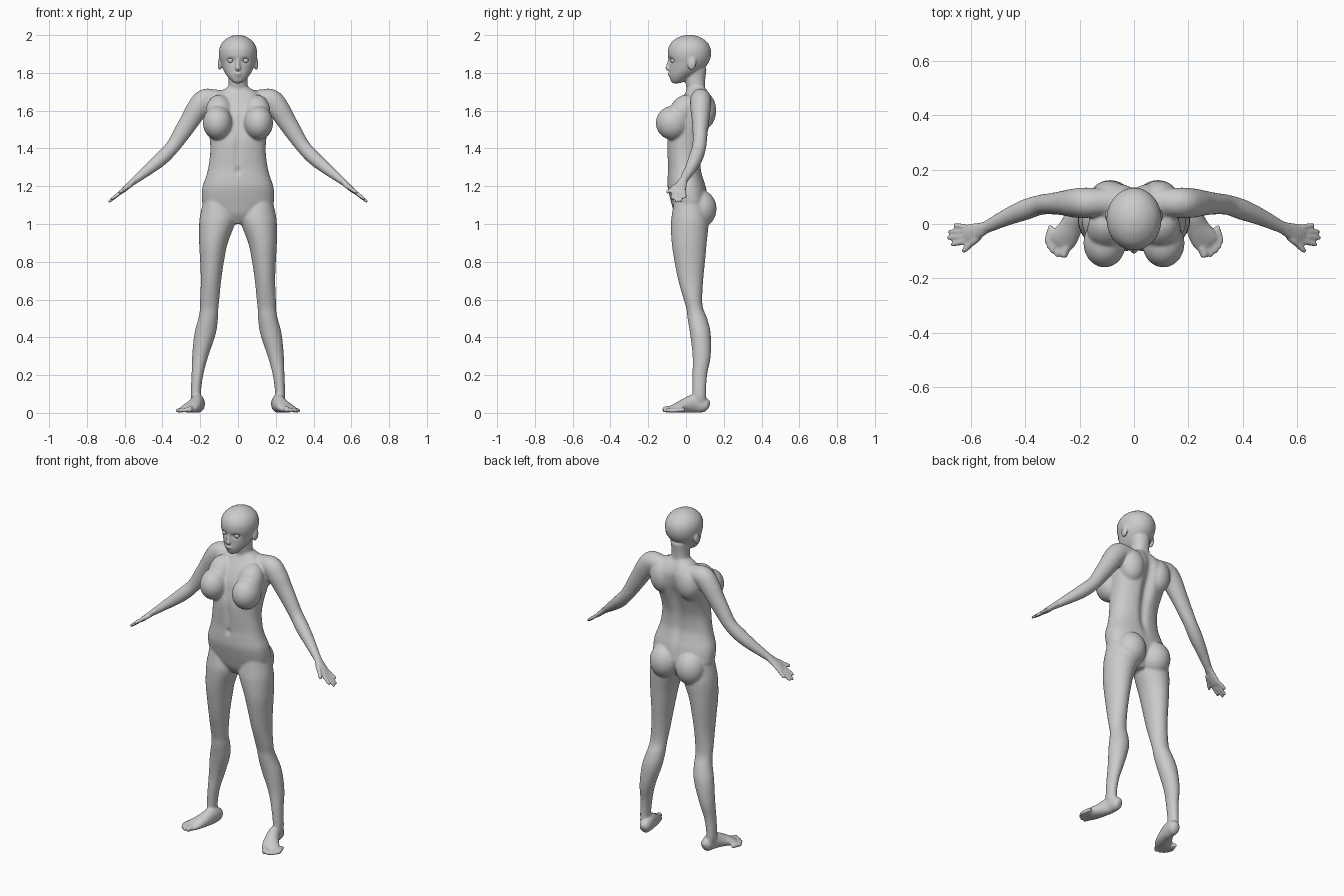
import bpy, bmesh, math
from mathutils import Vector, Matrix

bm = bmesh.new()


def spline(pts, steps=4):
    """Catmull-Rom through rows of (x, y, z, side radius, depth radius)."""
    out = []
    for i in range(len(pts) - 1):
        p = [pts[max(0, min(len(pts) - 1, i + k))] for k in (-1, 0, 1, 2)]
        for s in range(steps):
            t = s / steps
            out.append([0.5 * (2 * b + (c - a) * t + (2 * a - 5 * b + 4 * c - d) * t * t
                               + (3 * b - a - 3 * c + d) * t ** 3) for a, b, c, d in zip(*p)])
    return out + [list(pts[-1])]


def tube(pts, side=(1, 0, 0), axis=None, power=1.0, sx=1, n=28):
    rows = spline(pts)
    cs = [Vector(r[:3]) for r in rows]
    rings = []
    for i, r in enumerate(rows):
        t = Vector(axis) if axis else (cs[min(i + 1, len(cs) - 1)] - cs[max(i - 1, 0)]).normalized()
        u = Vector(side)
        u = (u - t * u.dot(t)).normalized()
        v = t.cross(u)
        ring = []
        for k in range(n):
            a = 2 * math.pi * k / n
            c, s = math.cos(a), math.sin(a)
            c = math.copysign(abs(c) ** power, c)
            s = math.copysign(abs(s) ** power, s)
            q = cs[i] + u * c * max(r[3], .002) + v * s * max(r[4], .002)
            ring.append(bm.verts.new((q.x * sx, q.y, q.z)))
        rings.append(ring)
    for a, b in zip(rings, rings[1:]):
        for k in range(n):
            bm.faces.new((a[k], a[(k + 1) % n], b[(k + 1) % n], b[k]))
    bm.faces.new(rings[0])
    bm.faces.new(rings[-1])


def ball(c, r, sx=1, tilt=0):
    m = Matrix.Translation((c[0] * sx, c[1], c[2])) @ Matrix.Rotation(tilt, 4, 'X') @ Matrix.Diagonal((*r, 1))
    bmesh.ops.create_uvsphere(bm, u_segments=28, v_segments=18, radius=1, matrix=m)


def finger(a, b, r, sx, side=(0, 1, 0)):
    a, b = Vector(a), Vector(b)
    d = b - a
    ts = ((0, 1), (.45, 1.05), (.85, .9), (.97, .6), (1, .1))
    tube([(*(a + d * t), r * k, r * k) for t, k in ts], side, sx=sx, n=12)


UP = (0, 0, 1)

# Torso: z, front y, back y, half width
torso = [(1.0, -.03, .07, .03), (1.05, -.06, .10, .12), (1.1, -.075, .12, .183), (1.15, -.088, .115, .192),
         (1.2, -.098, .105, .187), (1.25, -.098, .09, .17), (1.3, -.096, .08, .157), (1.38, -.1, .085, .147),
         (1.45, -.1, .105, .15), (1.52, -.085, .13, .16), (1.58, -.07, .148, .166), (1.64, -.04, .15, .155),
         (1.68, -.012, .135, .125), (1.71, .005, .115, .08), (1.73, .01, .1, .045)]
tube([(0, (f + b) / 2, z, w, (b - f) / 2) for z, f, b, w in torso], axis=UP, power=.88, n=40)

# Neck and head
tube([(0, .07, 1.66, .075, .055), (0, .058, 1.71, .056, .052), (0, .05, 1.76, .05, .055),
      (0, .05, 1.82, .055, .06)], axis=UP)
head = [(1.745, -.052, .015, .018), (1.755, -.043, .032, .036), (1.78, -.027, .055, .06), (1.81, -.003, .075, .085),
        (1.85, .015, .09, .103), (1.89, .018, .1, .114), (1.93, .018, .098, .112), (1.965, .018, .08, .092),
        (1.99, .018, .047, .055), (2.001, .018, .012, .014)]
tube([(0, y, z, w, d) for z, y, w, d in head], axis=UP, n=40)

# Nose and lips
tube([(0, -.086, 1.88, .008, .008), (0, -.093, 1.845, .009, .01), (0, -.098, 1.825, .014, .011),
      (0, -.09, 1.815, .01, .006)], n=14)
ball((0, -.087, 1.796), (.02, .011, .006))
ball((0, -.083, 1.785), (.017, .011, .006))

for s in (1, -1):
    # Ear
    ball((.096, .032, 1.848), (.011, .022, .034), s, -.2)
    # Chest, shoulder blade, buttock
    ball((.108, -.07, 1.535), (.078, .09, .09), s)
    ball((.1, -.02, 1.59), (.072, .07, .1), s, -.45)
    ball((.09, .09, 1.6), (.075, .07, .1), s)
    ball((.087, .075, 1.08), (.086, .087, .1), s)
    # Leg
    leg = [(1.14, .11, .02, .07, .08), (1.05, .106, .02, .094, .095), (1.0, .111, .02, .095, .1),
           (.9, .13, .017, .076, .093), (.8, .1375, .02, .063, .081), (.7, .143, .025, .054, .066),
           (.6, .15, .037, .051, .049), (.55, .153, .047, .049, .045), (.5, .158, .06, .052, .052),
           (.42, .174, .076, .057, .055), (.3, .2, .083, .043, .048), (.2, .215, .073, .031, .039),
           (.1, .223, .07, .027, .036), (.05, .215, .068, .028, .04)]
    tube([(x, y, z, a, b) for z, x, y, a, b in leg], axis=UP, sx=s)
    # Foot and toes
    tube([(.204, .122, .034, .012, .018), (.206, .105, .04, .03, .037), (.212, .05, .05, .034, .05),
          (.232, -.01, .037, .042, .037), (.255, -.05, .026, .049, .025), (.273, -.075, .018, .045, .016)],
         side=(.95, .3, 0), sx=s)
    toes = [(.262, -.124, .017), (.285, -.121, .012), (.303, -.107, .012), (.315, -.091, .011), (.323, -.072, .011)]
    for x, y, r in toes:
        finger((x - .02, y + .065, r + .006), (x, y, r), r, s, (1, 0, 0))
    # Shoulder and arm
    tube([(.05, .08, 1.655, .05, .05), (.12, .08, 1.66, .052, .052), (.175, .078, 1.655, .056, .06),
          (.215, .077, 1.61, .054, .058), (.25, .077, 1.555, .047, .052), (.295, .075, 1.485, .04, .046),
          (.345, .07, 1.41, .037, .038), (.4, .052, 1.352, .038, .038), (.46, .028, 1.3, .032, .032),
          (.535, -.008, 1.24, .023, .021), (.56, -.018, 1.22, .022, .018)], side=(0, 1, 0), sx=s)
    # Palm, fingers, thumb
    tube([(.535, -.008, 1.243, .02, .018), (.565, -.022, 1.216, .028, .016), (.6, -.035, 1.185, .036, .014),
          (.622, -.038, 1.166, .033, .011)], side=(0, 1, 0), sx=s)
    for y0, tip in ((-.062, (.672, -.076, 1.13)), (-.044, (.687, -.052, 1.115)),
                    (-.027, (.683, -.028, 1.118)), (-.012, (.663, -.004, 1.137))):
        finger((.608, y0, 1.178), tip, .0095, s)
    finger((.566, -.042, 1.208), (.6, -.075, 1.188), .013, s)
    finger((.594, -.069, 1.19), (.63, -.103, 1.165), .0105, s)

bmesh.ops.recalc_face_normals(bm, faces=bm.faces)
mesh = bpy.data.meshes.new("body")
bm.to_mesh(mesh)
bm.free()
body = bpy.data.objects.new("body", mesh)
bpy.context.collection.objects.link(body)

# Fuse all parts into one skin
rem = body.modifiers.new("fuse", 'REMESH')
rem.mode = 'VOXEL'
rem.voxel_size = .006
dg = bpy.context.evaluated_depsgraph_get()
fused = bpy.data.meshes.new_from_object(body.evaluated_get(dg))
body.modifiers.clear()
body.data = fused

# Soften the big joins, keep hands, feet and face crisp
big = body.vertex_groups.new(name="big_forms")
big.add([v.index for v in fused.vertices if abs(v.co.x) < .5 and .1 < v.co.z < 1.73], 1, 'REPLACE')
for name, count, group in (("skin", 2, ""), ("joins", 9, "big_forms")):
    m = body.modifiers.new(name, 'SMOOTH')
    m.factor, m.iterations, m.vertex_group = .5, count, group

# Furrows: spine, belly midline, navel, eye sockets (centre, reach, push)
dents = [((0, .13, 1.52), (.03, .08, .17), (0, -.03, 0)), ((0, .08, 1.3), (.02, .05, .1), (0, -.01, 0)),
         ((0, -.1, 1.4), (.016, .05, .09), (0, .01, 0)), ((0, -.1, 1.28), (.012, .04, .016), (0, .012, 0)),
         ((.04, -.085, 1.866), (.022, .04, .013), (0, .013, 0)),
         ((-.04, -.085, 1.866), (.022, .04, .013), (0, .013, 0))]
for c, r, push in dents:
    for v in fused.vertices:
        d = sum(((a - b) / k) ** 2 for a, b, k in zip(v.co, c, r))
        if d < 6:
            v.co += Vector(push) * math.exp(-d)

bpy.ops.object.select_all(action='DESELECT')
body.select_set(True)
bpy.context.view_layer.objects.active = body
bpy.ops.object.shade_smooth()

# Eyes
for s, name in ((1, "left_eye"), (-1, "right_eye")):
    bpy.ops.mesh.primitive_uv_sphere_add(segments=20, ring_count=12, radius=.015, location=(.04 * s, -.067, 1.866))
    bpy.context.object.name = name
    bpy.ops.object.shade_smooth()
